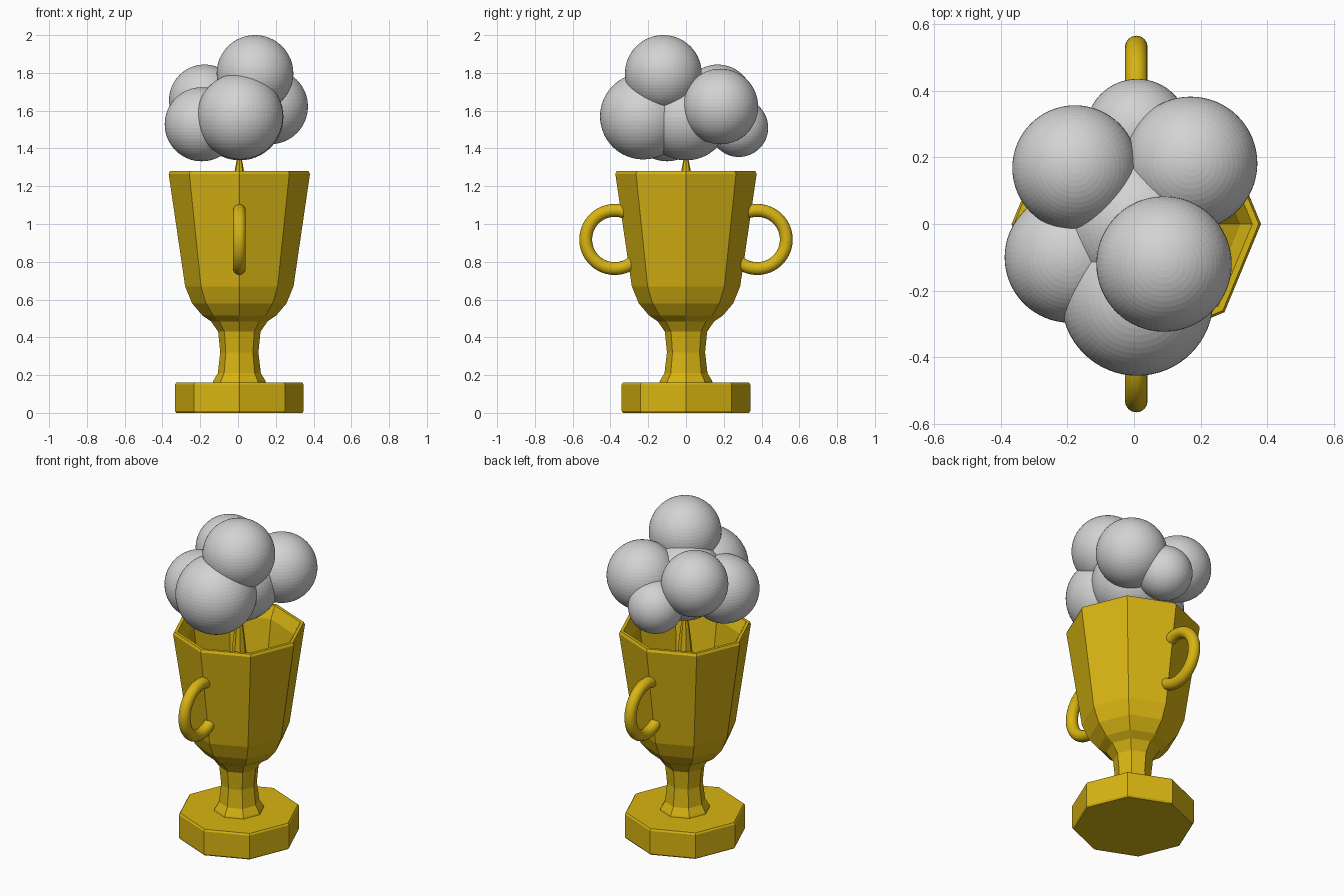
import bpy, bmesh, math

if "Cube" in bpy.data.objects:
    bpy.data.objects.remove(bpy.data.objects["Cube"])

CX = 0.007  # trophy axis


def material(name, rgb):
    m = bpy.data.materials.new(name)
    m.diffuse_color = (*rgb, 1)
    m.use_nodes = True
    m.node_tree.nodes["Principled BSDF"].inputs["Base Color"].default_value = m.diffuse_color
    return m


gold = material("gold", (0.69, 0.46, 0.006))
grey = material("light grey", (0.65, 0.65, 0.65))


def finish(bm, name, mat, loc=(0, 0, 0), smooth=False):
    bmesh.ops.recalc_face_normals(bm, faces=bm.faces)
    for f in bm.faces:
        f.smooth = smooth
    me = bpy.data.meshes.new(name)
    bm.to_mesh(me)
    bm.free()
    me.materials.append(mat)
    ob = bpy.data.objects.new(name, me)
    ob.location = loc
    bpy.context.collection.objects.link(ob)
    return ob


def skin(bm, rings):
    """Bridge equal-sized vertex rings and cap both ends."""
    n = len(rings[0])
    for a, b in zip(rings, rings[1:]):
        for i in range(n):
            j = (i + 1) % n
            bm.faces.new((a[i], a[j], b[j], b[i]))
    bm.faces.new(rings[0])
    bm.faces.new(rings[-1])


def lathe(name, profile, sides=8):
    bm = bmesh.new()
    rings = [[bm.verts.new((r * math.cos(2 * math.pi * i / sides),
                            r * math.sin(2 * math.pi * i / sides), z))
              for i in range(sides)] for r, z in profile]
    skin(bm, rings)
    return finish(bm, name, gold, (CX, 0, 0))


# Octagonal foot, and goblet with hollow bowl and central spike
lathe("foot", [(0.334, 0), (0.341, 0.01), (0.341, 0.15), (0.334, 0.16)])
lathe("goblet", [
    (0.143, 0.155), (0.138, 0.17), (0.114, 0.21), (0.101, 0.32), (0.112, 0.43),
    (0.15, 0.485), (0.195, 0.515), (0.25, 0.58), (0.287, 0.67), (0.374, 1.265),
    (0.367, 1.28), (0.348, 1.28), (0.31, 1.21), (0.235, 0.68), (0.19, 0.60),
    (0.08, 0.60), (0.058, 0.85), (0.04, 1.15), (0.025, 1.28), (0.012, 1.35),
    (0.008, 1.42)])


# Open ring handles at front and back
def handle(name, side, major=0.154, minor=0.034, segs=40, n=16):
    bm = bmesh.new()
    rings = []
    for k in range(segs + 1):
        a = math.radians(-130 + 243 * k / segs)
        ring = []
        for i in range(n):
            t = 2 * math.pi * i / n
            r = major + minor * math.cos(t)
            ring.append(bm.verts.new((minor * math.sin(t),
                                      side * (0.377 + r * math.cos(a)),
                                      r * math.sin(a))))
        rings.append(ring)
    skin(bm, rings)
    return finish(bm, name, gold, (CX, 0, 0.918), True)


handle("front_handle", -1)
handle("back_handle", 1)

# Cloud of smoke balls: x, y, z, radius
puffs = [
    (0.09, -0.12, 1.797, 0.203),
    (0.01, -0.227, 1.57, 0.228),
    (-0.192, -0.10, 1.528, 0.196),
    (-0.177, 0.168, 1.656, 0.188),
    (0.17, 0.182, 1.622, 0.2),
    (0.01, 0.28, 1.51, 0.155),
    (0.01, 0.0, 1.567, 0.23),
]
for i, (x, y, z, r) in enumerate(puffs):
    bm = bmesh.new()
    bmesh.ops.create_uvsphere(bm, u_segments=64, v_segments=32, radius=r)
    finish(bm, f"smoke_puff_{i + 1}", grey, (x, y, z))
